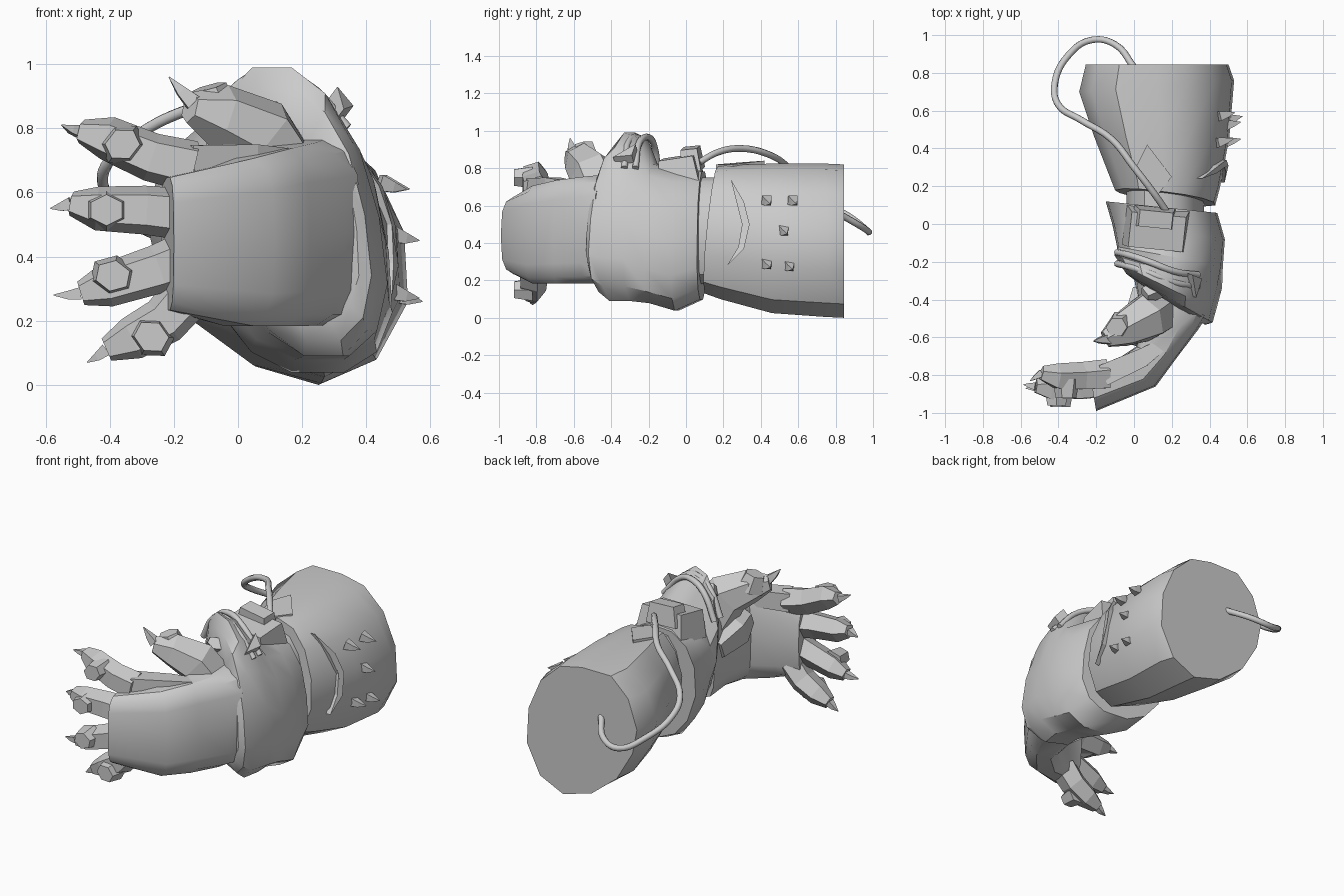
import bpy, bmesh, math
from mathutils import Vector, Matrix

cube = bpy.data.objects.get("Cube")
if cube:
    bpy.data.objects.remove(cube, do_unlink=True)


def finish(name, bm, angle=35):
    bmesh.ops.recalc_face_normals(bm, faces=bm.faces)
    mesh = bpy.data.meshes.new(name)
    bm.to_mesh(mesh)
    bm.free()
    ob = bpy.data.objects.new(name, mesh)
    bpy.context.collection.objects.link(ob)
    bpy.ops.object.select_all(action='DESELECT')
    ob.select_set(True)
    bpy.context.view_layer.objects.active = ob
    if angle:
        bpy.ops.object.shade_smooth_by_angle(angle=math.radians(angle))
    return ob


def skin(name, rings, angle=35):
    """Join rings of points into a closed skin with end caps."""
    bm = bmesh.new()
    loops = [[bm.verts.new(p) for p in ring] for ring in rings]
    n = len(loops[0])
    for a, b in zip(loops, loops[1:]):
        for i in range(n):
            j = (i + 1) % n
            bm.faces.new((a[i], a[j], b[j], b[i]))
    bm.faces.new(loops[0])
    bm.faces.new(loops[-1])
    return finish(name, bm, angle)


def rounded(power=1, up=0, down=0, sides=14):
    """Unit superellipse whose upper and lower halves slant sideways."""
    pts = []
    for i in range(sides):
        t = math.tau * i / sides
        c, s = (math.copysign(abs(f(t)) ** power, f(t)) for f in (math.cos, math.sin))
        pts.append((c + s * (up if s > 0 else down), s))
    return pts


def section(profile, inner, outer, low, high, lean=0):
    """Upright section fitting a unit profile between two (x, y) points."""
    a, b = Vector(inner), Vector(outer)
    mid, half = (a + b) / 2, (b - a) / 2
    ring = []
    for u, w in profile:
        p = mid + half * u
        ring.append((p.x, p.y + lean * w, (low + high) / 2 + w * (high - low) / 2))
    return ring


def limb(name, stations, sides=5):
    """Faceted tapering limb through (point, radius) stations."""
    pts = [Vector(p) for p, _ in stations]
    rings = []
    for k, (_, r) in enumerate(stations):
        d = pts[min(k + 1, len(pts) - 1)] - pts[max(k - 1, 0)]
        q = d.to_track_quat('Z', 'Y')
        angles = [math.tau * (i + .5) / sides for i in range(sides)]
        rings.append([pts[k] + q @ Vector((r * math.cos(t), r * math.sin(t), 0)) for t in angles])
    return skin(name, rings, 0)


def claw(name, base, tip, r):
    b, t = Vector(base), Vector(tip)
    return limb(name, [(b, r), (b.lerp(t, .5) + Vector((0, 0, -.1 * r)), r * .65), (t, .002)], 4)


def block(name, loc, size, rot, taper=.7, sides=4):
    """Tapered block, used for nails and fittings."""
    bm = bmesh.new()
    bmesh.ops.create_cone(bm, cap_ends=True, segments=sides, radius1=.5, radius2=.5 * taper, depth=1)
    if sides == 4:
        bm.transform(Matrix.Diagonal((1.414, 1.414, 1, 1)) @ Matrix.Rotation(math.pi / 4, 4, 'Z'))
    turn = Matrix.Rotation(rot[2], 4, 'Z') @ Matrix.Rotation(rot[1], 4, 'Y') @ Matrix.Rotation(rot[0], 4, 'X')
    bm.transform(Matrix.Translation(loc) @ turn @ Matrix.Diagonal((*size, 1)))
    return finish(name, bm, 0)


def plate(name, outline, push):
    """Thin plate: an outline extruded along a vector."""
    bm = bmesh.new()
    face = bm.faces.new([bm.verts.new(p) for p in outline])
    grown = bmesh.ops.extrude_face_region(bm, geom=[face])["geom"]
    bmesh.ops.translate(bm, vec=push, verts=[g for g in grown if isinstance(g, bmesh.types.BMVert)])
    return finish(name, bm, 0)


def tube(name, points, radius):
    curve = bpy.data.curves.new(name, 'CURVE')
    curve.dimensions = '3D'
    curve.bevel_depth = radius
    curve.bevel_resolution = 2
    curve.resolution_u = 5
    curve.use_fill_caps = True
    sp = curve.splines.new('BEZIER')
    sp.bezier_points.add(len(points) - 1)
    for bp, p in zip(sp.bezier_points, points):
        bp.co = p
        bp.handle_left_type = bp.handle_right_type = 'AUTO'
    ob = bpy.data.objects.new(name, curve)
    bpy.context.collection.objects.link(ob)
    return ob


# Forearm sleeve with a lopsided section, and the wrist inside it
arm = [(-.53, 1), (0, 1), (.40, .92), (.75, .62), (.97, .15), (1, -.38), (.76, -.82), (.34, -1),
       (-.18, -.86), (-.63, -.53), (-.92, -.08), (-1, .30), (-.84, .73)]
skin("forearm", [
    section(arm, (-.10, .17), (.43, .11), .13, .81, .03),
    section(arm, (-.115, .21), (.455, .2), .10, .815, .02),
    section(arm, (-.21, .46), (.505, .46), .025, .825),
    section(arm, (-.29, .70), (.53, .76), .005, .825),
    section(arm, (-.255, .845), (.50, .845), 0, .82)])
skin("wrist_core", [section(arm, (-.04, y), (.37, y), .18, .75) for y in (-.05, .25)])

# Cuff with a raised ridge
soft, ridge = rounded(.85, -.1, -.25), rounded(.9, -.3, -.4)
skin("cuff", [
    section(soft, (-.15, .12), (.43, .06), .09, .79),
    section(soft, (-.115, .0), (.47, -.08), .03, .80),
    section(soft, (-.09, -.12), (.46, -.22), .07, .83),
    section(ridge, (-.09, -.17), (.44, -.33), .08, .97),
    section(ridge, (-.06, -.22), (.41, -.45), .08, 1.0),
    section(ridge, (-.03, -.27), (.395, -.51), .13, .93),
    section(soft, (.02, -.31), (.37, -.53), .19, .78)])

# Curved hand
square = rounded(.6)
skin("hand", [
    section(square, (.0, -.28), (.385, -.49), .18, .77),
    section(square, (.03, -.48), (.335, -.565), .18, .76),
    section(square, (.01, -.65), (.225, -.71), .18, .74),
    section(square, (-.11, -.73), (.115, -.86), .18, .71),
    section(square, (-.24, -.76), (-.2, -.99), .23, .65)])
limb("knuckle_wedge", [((.26, -.57, .71), .02), ((.04, -.71, .70), .07), ((-.16, -.80, .69), .08)], 4)

# Fingers: path stations, claw tip, nail position and tilt
fingers = {
    "index": ([(-.14, -.80, .68), (-.27, -.81, .71), (-.41, -.81, .77), (-.49, -.79, .79)],
              (-.55, -.83, .81), (-.36, -.87, .75), .45),
    "middle": ([(-.15, -.84, .53), (-.29, -.86, .545), (-.44, -.87, .55), (-.52, -.86, .565)],
               (-.585, -.85, .55), (-.41, -.91, .545), 0),
    "ring": ([(-.15, -.84, .40), (-.25, -.86, .36), (-.41, -.87, .31), (-.49, -.87, .285)],
             (-.575, -.87, .28), (-.39, -.92, .34), -.2),
    "little": ([(-.15, -.82, .29), (-.23, -.82, .20), (-.33, -.82, .145), (-.41, -.82, .11)],
               (-.47, -.82, .07), (-.27, -.87, .15), -.5)}
for name, (path, tip, nail, tilt) in fingers.items():
    limb(name + "_finger", list(zip(path, (.085, .08, .072, .04))))
    claw(name + "_claw", path[-1], tip, .028)
    block(name + "_nail", nail, (.15, .13, .1), (math.pi / 2, -tilt, 0), .75, 6)

# Thumb
limb("thumb", [((.15, -.44, .62), .14), ((.06, -.50, .78), .13),
               ((-.06, -.56, .84), .10), ((-.15, -.61, .865), .05)], 6)
claw("thumb_claw", (-.14, -.61, .88), (-.215, -.62, .96), .035)
block("thumb_nail", (-.08, -.54, .88), (.17, .15, .1), (0, -.3, .5), .7, 6)
limb("thumb_mound", [((.07, -.36, .5), .09), ((.05, -.52, .56), .12), ((.04, -.63, .6), .07)], 6)

# Raised bands over the top of the cuff
for k, off in enumerate((0, .06)):
    tube(f"cuff_band_{k}", [(-.09, -.15 - off, .78), (-.01, -.17 - off, .92), (.08, -.2 - off, .965),
                            (.21, -.25 - off, .935), (.34, -.27 - off, .80)], .018)

# Wrist fitting and the cable looping back to the sleeve
block("fitting_base", (.12, -.03, .78), (.34, .22, .16), (.15, .05, -.1), .85)
block("fitting_cap", (.11, .03, .85), (.22, .11, .12), (.1, .1, -.1), .8)
tube("cable", [(.17, .07, .83), (.1, .17, .885), (0, .30, .905), (-.12, .45, .87), (-.28, .55, .80),
               (-.40, .63, .70), (-.42, .74, .62), (-.35, .89, .53), (-.22, .975, .46),
               (-.1, .95, .48), (0, .83, .55)], .018)

# Small plates on cuff and sleeve
plate("cuff_plate", [(.28, -.26, .89), (.33, -.28, .83), (.30, -.38, .82)], (.03, -.01, .04))
block("cuff_stud", (.11, -.36, .84), (.15, .09, .06), (.9, .3, .2), .75, 6)
plate("sleeve_plate", [(.07, .42, .79), (.20, .25, .77), (.13, .16, .77), (.0, .28, .78)], (0, 0, .05))
plate("sleeve_crescent", [(.33, .24, .74), (.42, .31, .62), (.46, .34, .50), (.47, .31, .37),
                          (.45, .22, .28), (.455, .28, .38), (.45, .30, .50), (.41, .27, .62)],
      (.03, 0, 0))

# Sleeve spikes
for k, (x, y, z) in enumerate([(.44, .43, .62), (.45, .57, .62), (.48, .52, .46),
                               (.48, .43, .28), (.49, .55, .27)]):
    claw(f"sleeve_spike_{k}", (x, y, z + .01), (x + .085, y + .02, z - .01), .036)
